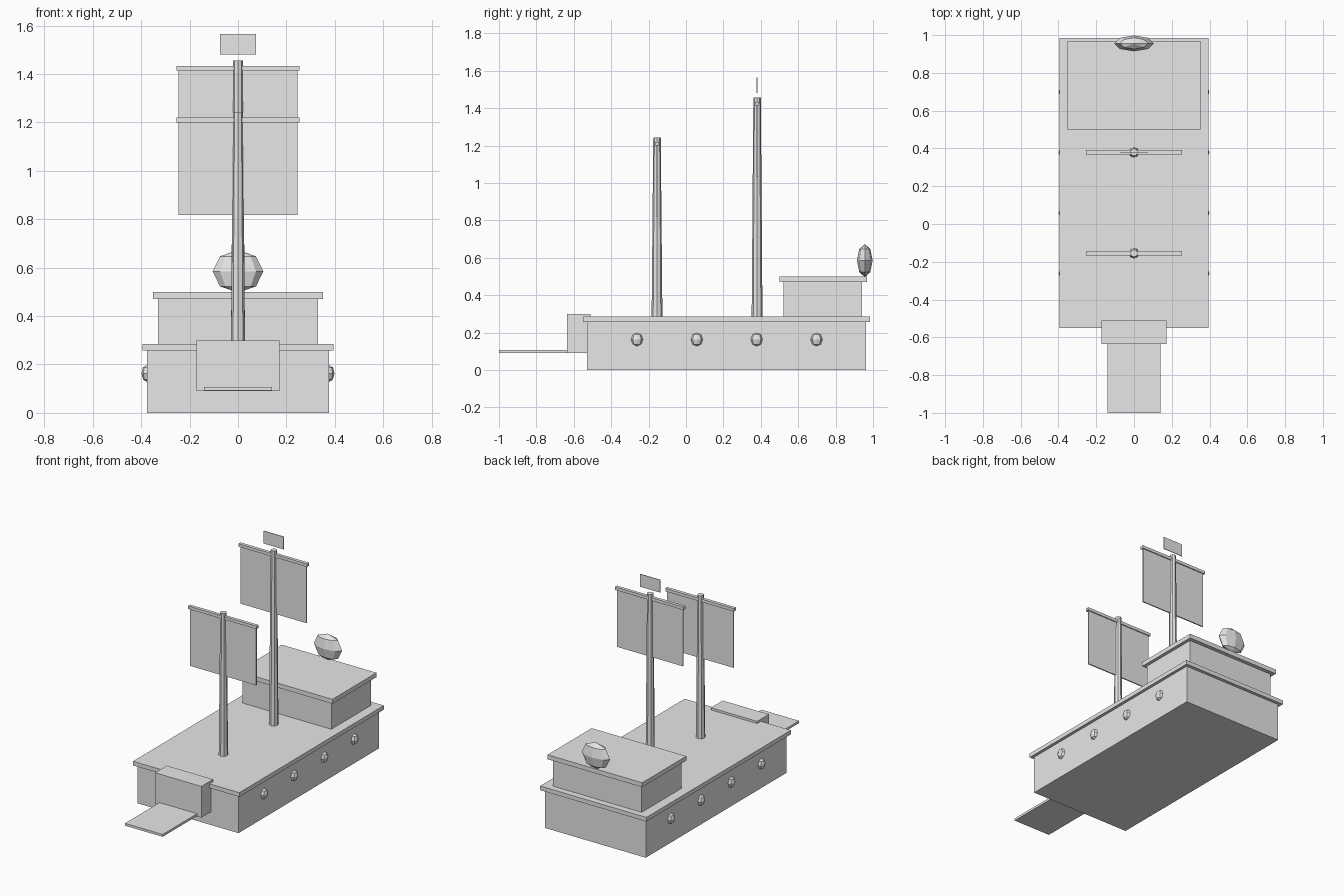
import bpy

cube = bpy.data.objects.get("Cube")
if cube:
    bpy.data.objects.remove(cube, do_unlink=True)

grey = bpy.data.materials.new("plain grey")
grey.use_nodes = True
COLOUR = (0.8, 0.8, 0.8, 1)
grey.diffuse_color = COLOUR
grey.node_tree.nodes["Principled BSDF"].inputs["Base Color"].default_value = COLOUR


def finish(name):
    obj = bpy.context.object
    obj.name = name
    obj.data.materials.append(grey)
    return obj


def box(name, half_width, y0, y1, z0, z1):
    """Box centred on x = 0 between the given y and z limits."""
    bpy.ops.mesh.primitive_cube_add(size=1, location=(0, (y0 + y1) / 2, (z0 + z1) / 2))
    obj = finish(name)
    obj.scale = (2 * half_width, y1 - y0, z1 - z0)
    return obj


def faceted_ball(name, centre, radii):
    bpy.ops.mesh.primitive_uv_sphere_add(segments=8, ring_count=4, radius=1, location=centre)
    obj = finish(name)
    obj.scale = radii
    return obj


# Hull, deck and stern cabin
box("hull", 0.375, -0.53, 0.963, 0, 0.26)
box("deck", 0.395, -0.55, 0.985, 0.257, 0.285)
box("cabin", 0.33, 0.52, 0.942, 0.28, 0.472)
box("cabin_roof", 0.352, 0.5, 0.968, 0.47, 0.5)

# Bow block and plank
box("bow_block", 0.172, -0.635, -0.51, 0.09, 0.3)
box("bow_plank", 0.14, -1.0, -0.63, 0.092, 0.108)

# Masts with yards and sails
DECK_TOP = 0.28
for label, y, top in (("front", -0.155, 1.242), ("rear", 0.38, 1.456)):
    bpy.ops.mesh.primitive_cone_add(vertices=8, radius1=0.029, radius2=0.02,
                                    depth=top - DECK_TOP,
                                    location=(0, y, (top + DECK_TOP) / 2))
    finish(label + "_mast")
    yard_top = top - 0.022
    box(label + "_yard", 0.255, y - 0.011, y + 0.011, yard_top - 0.02, yard_top)
    box(label + "_sail", 0.246, y - 0.004, y + 0.004, yard_top - 0.403, yard_top - 0.01)

# Flag above the rear mast
box("flag", 0.074, 0.378, 0.382, 1.48, 1.565)

# Stern lantern
faceted_ball("stern_lantern", (0, 0.956, 0.585), (0.105, 0.042, 0.088))

# Portholes along both sides
for side, x in (("left", 0.375), ("right", -0.375)):
    for i in range(4):
        faceted_ball(f"{side}_porthole_{i + 1}", (x, -0.262 + 0.32 * i, 0.163),
                     (0.024, 0.032, 0.036))
